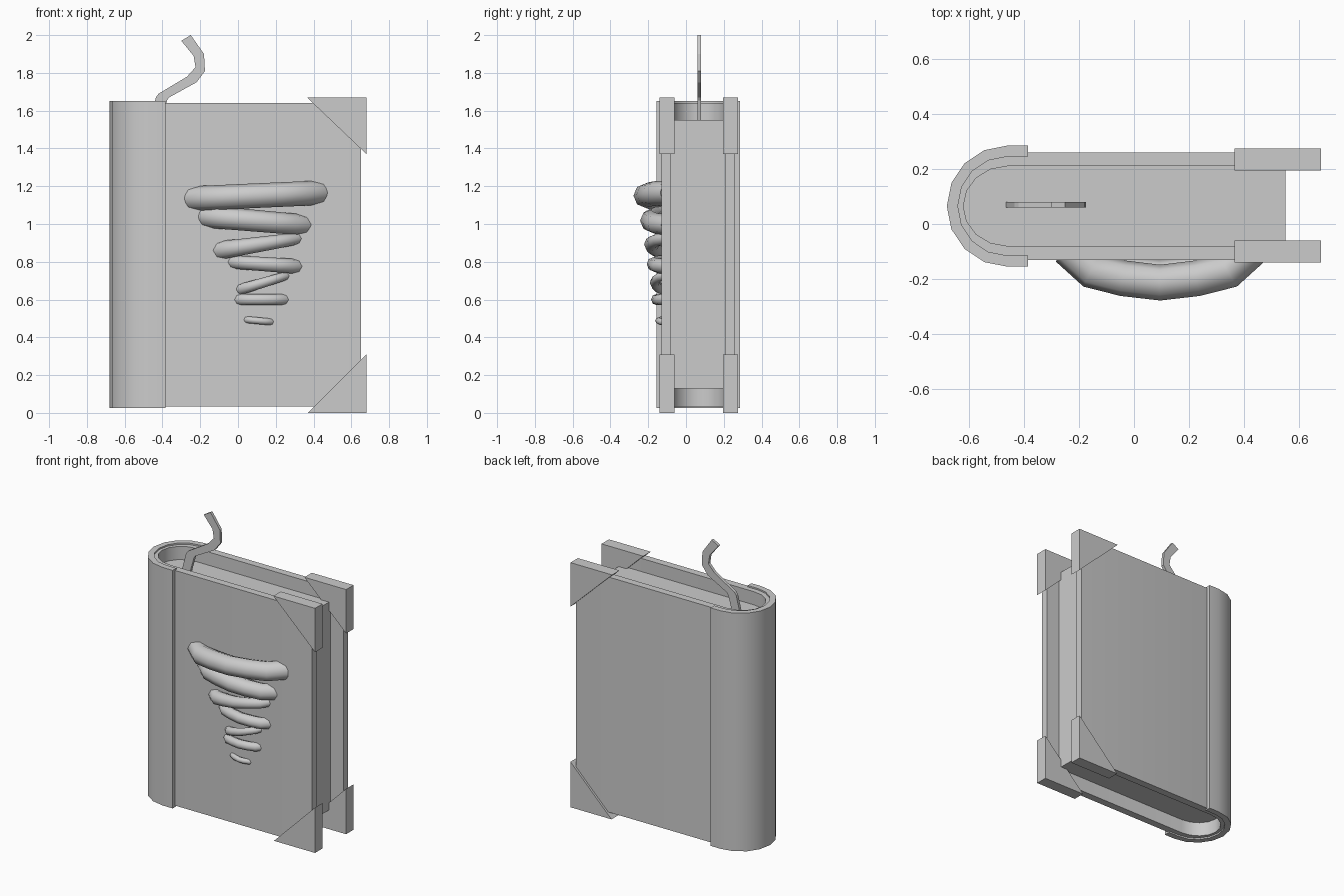
import bpy, math
from mathutils import Vector

if "Cube" in bpy.data.objects:
    bpy.data.objects.remove(bpy.data.objects["Cube"])

MID = 0.065  # centre of the book thickness in y


def prism(name, pts, plane, a, b, smooth=False):
    """Extrude a 2D outline: plane 'xy' along z, plane 'xz' along y."""
    n = len(pts)
    put = (lambda p, h: (p[0], p[1], h)) if plane == 'xy' else (lambda p, h: (p[0], h, p[1]))
    verts = [put(p, h) for h in (a, b) for p in pts]
    faces = [tuple(reversed(range(n))), tuple(range(n, 2 * n))]
    faces += [(i, (i + 1) % n, n + (i + 1) % n, n + i) for i in range(n)]
    me = bpy.data.meshes.new(name)
    me.from_pydata(verts, [], faces)
    ob = bpy.data.objects.new(name, me)
    bpy.context.collection.objects.link(ob)
    bpy.ops.object.select_all(action='DESELECT')
    bpy.context.view_layer.objects.active = ob
    ob.select_set(True)
    bpy.ops.object.mode_set(mode='EDIT')
    bpy.ops.mesh.select_all(action='SELECT')
    bpy.ops.mesh.normals_make_consistent(inside=False)
    bpy.ops.object.mode_set(mode='OBJECT')
    if smooth:
        bpy.ops.object.shade_smooth_by_angle(angle=math.radians(40))
    return ob


def u_path(x_end, x_round, x_back, half):
    """U outline in plan, open towards +x, round at the spine."""
    r = x_round - x_back
    arc = [(x_round - r * math.sin(t), MID - half * math.cos(t))
           for t in (math.pi * i / 8 for i in range(9))]
    return [(x_end, MID - half)] + arc + [(x_end, MID + half)]


def u_shell(name, outer, inner, z0, z1):
    return prism(name, u_path(*outer) + u_path(*inner)[::-1], 'xy', z0, z1, True)


# wrapped cover, spine sleeve and page block
u_shell("cover", (0.65, -0.46, -0.65, 0.195), (0.65, -0.46, -0.62, 0.145), 0.035, 1.64)
u_shell("spine", (-0.385, -0.46, -0.68, 0.22), (-0.385, -0.46, -0.64, 0.18), 0.025, 1.65)
prism("pages", u_path(0.55, -0.46, -0.625, 0.147), 'xy', 0.13, 1.55, True)

# triangular corner guards on both boards
for side, y in (("front", -0.10), ("back", 0.235)):
    prism(f"corner_top_{side}", [(0.365, 1.67), (0.68, 1.67), (0.68, 1.37)], 'xz', y - 0.04, y + 0.04)
    prism(f"corner_bottom_{side}", [(0.37, 0), (0.68, 0), (0.68, 0.31)], 'xz', y - 0.04, y + 0.04)

# flat wavy bookmark ribbon
left = [(-0.47, 1.53), (-0.435, 1.67), (-0.42, 1.69), (-0.27, 1.78),
        (-0.225, 1.83), (-0.235, 1.89), (-0.30, 1.97)]
right = [(-0.41, 1.53), (-0.375, 1.655), (-0.365, 1.67), (-0.22, 1.75),
         (-0.175, 1.81), (-0.18, 1.90), (-0.25, 2.0)]
prism("bookmark", left + right[::-1], 'xz', 0.06, 0.08)


def swirl(name, xl, zl, rl, xr, zr, rr, y_front):
    """Arched tapering tube bulging out of the front board."""
    y0 = -0.10
    depth = y0 - (y_front + (rl + rr) / 2)
    rings, sides = [], 8
    path = [Vector(((xl + xr) / 2 + s * (xr - xl) / 2, y0 - depth * d,
                    zl + (zr - zl) * (s + 1) / 2))
            for s, d in ((-1, -0.1), (-0.74, 0.62), (-0.4, 0.86), (0, 1),
                         (0.4, 0.86), (0.74, 0.62), (1, -0.1))]
    for i, p in enumerate(path):
        t = path[min(i + 1, 6)] - path[max(i - 1, 0)]
        out = t.cross(Vector((0, 0, 1))).normalized()
        up = out.cross(t).normalized()
        r = rl + (rr - rl) * i / 6
        rings.append([p + r * (math.cos(a) * out + math.sin(a) * up)
                      for a in (2 * math.pi * k / sides for k in range(sides))])
    verts = [v for ring in rings for v in ring]
    faces = [(i * sides + k, i * sides + (k + 1) % sides,
              (i + 1) * sides + (k + 1) % sides, (i + 1) * sides + k)
             for i in range(6) for k in range(sides)]
    faces += [tuple(range(sides))[::-1], tuple(range(6 * sides, 7 * sides))]
    me = bpy.data.meshes.new(name)
    me.from_pydata(verts, [], faces)
    ob = bpy.data.objects.new(name, me)
    bpy.context.collection.objects.link(ob)
    bpy.ops.object.select_all(action='DESELECT')
    bpy.context.view_layer.objects.active = ob
    ob.select_set(True)
    bpy.ops.object.mode_set(mode='EDIT')
    bpy.ops.mesh.select_all(action='SELECT')
    bpy.ops.mesh.normals_make_consistent(inside=False)
    bpy.ops.object.mode_set(mode='OBJECT')
    bpy.ops.object.shade_smooth_by_angle(angle=math.radians(50))


# whirlwind relief, widest turn first
turns = [(-0.24, 1.135, 0.065, 0.43, 1.165, 0.065, -0.278),
         (-0.17, 1.04, 0.060, 0.35, 0.995, 0.055, -0.243),
         (-0.10, 0.86, 0.050, 0.33, 0.925, 0.030, -0.222),
         (-0.04, 0.80, 0.035, 0.32, 0.775, 0.040, -0.208),
         (0.00, 0.65, 0.030, 0.27, 0.73, 0.022, -0.192),
         (-0.01, 0.60, 0.030, 0.26, 0.60, 0.030, -0.185),
         (0.03, 0.495, 0.018, 0.19, 0.48, 0.018, -0.163)]
for i, t in enumerate(turns):
    swirl(f"whirl_turn_{i + 1}", *t)
